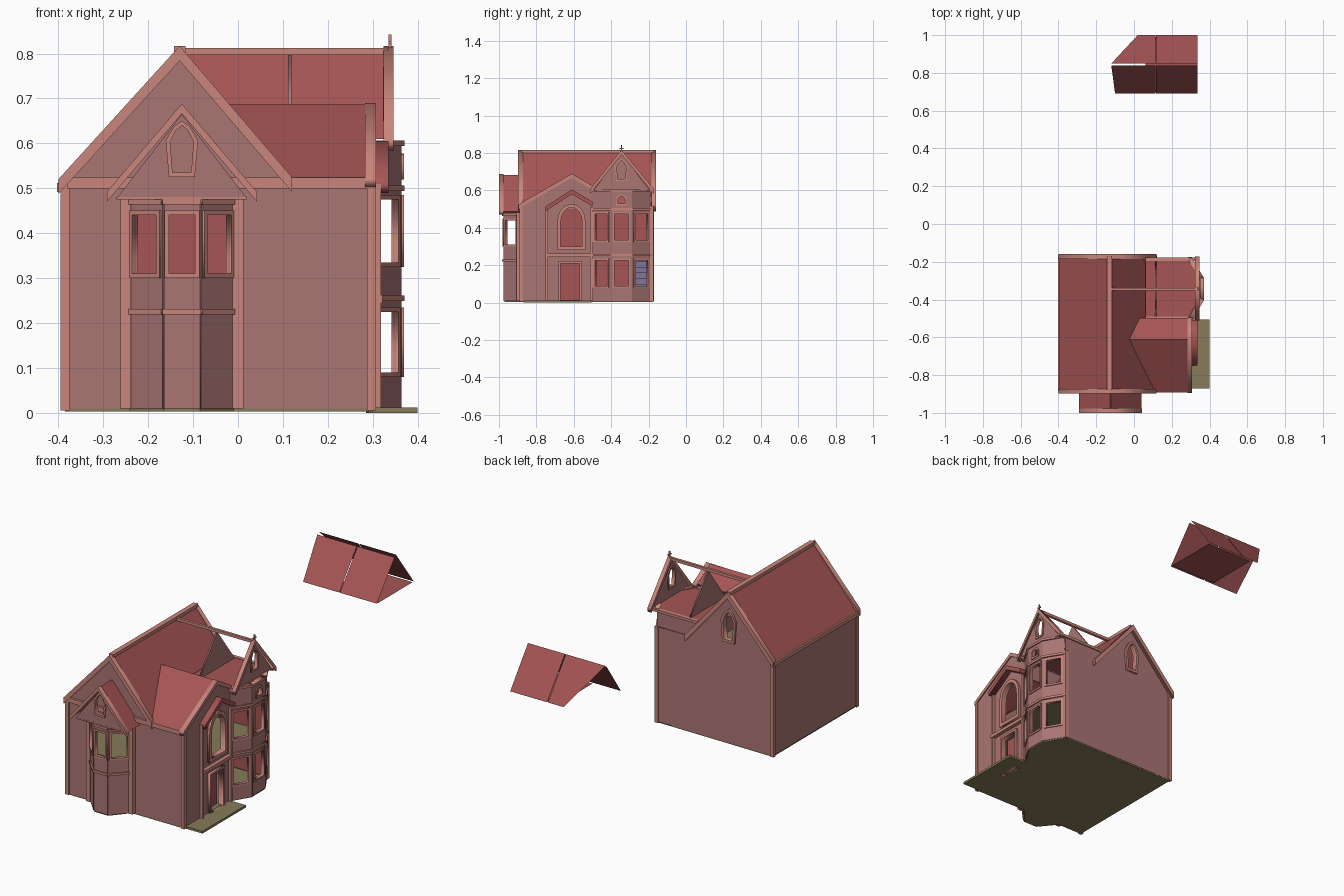
import bpy, bmesh, math
from mathutils import Matrix, Vector

if "Cube" in bpy.data.objects:
    bpy.data.objects.remove(bpy.data.objects["Cube"])

def material(name, rgb):
    m = bpy.data.materials.new(name)
    m.diffuse_color = (*rgb, 1)
    m.use_nodes = True
    m.node_tree.nodes["Principled BSDF"].inputs["Base Color"].default_value = m.diffuse_color
    return m

WALL = material("wall", (0.40, 0.18, 0.175))
ROOF = material("roof", (0.38, 0.09, 0.09))
TRIM = material("trim", (0.58, 0.24, 0.20))
FLOOR = material("floor", (0.24, 0.20, 0.10))
STAIR = material("stair", (0.22, 0.18, 0.32))

def add(name, mesh, mat):
    ob = bpy.data.objects.new(name, mesh)
    bpy.context.collection.objects.link(ob)
    mesh.materials.clear()
    mesh.materials.append(mat)
    return ob

# upright panel with holes: plane = (x, y, angle), loops in (u, z); first is the outline
def panel(name, plane, loops, mat=WALL, t=0.008):
    cu = bpy.data.curves.new(name, 'CURVE')
    cu.dimensions, cu.fill_mode, cu.extrude = '2D', 'BOTH', t / 2
    for loop in loops:
        s = cu.splines.new('POLY')
        s.points.add(len(loop) - 1)
        for p, (u, z) in zip(s.points, loop):
            p.co = (u, z, 0, 1)
        s.use_cyclic_u = True
    tmp = bpy.data.objects.new(name + "_curve", cu)
    bpy.context.collection.objects.link(tmp)
    dg = bpy.context.evaluated_depsgraph_get()
    me = bpy.data.meshes.new_from_object(tmp.evaluated_get(dg))
    bpy.data.objects.remove(tmp)
    x, y, a = plane
    me.transform(Matrix.Translation((x, y, 0)) @ Matrix.Rotation(a, 4, 'Z') @ Matrix.Rotation(math.pi / 2, 4, 'X'))
    return add(name, me, mat)

def along_x(y): return (0, y, 0)
def along_y(x): return (x, 0, math.pi / 2)

def rect(u0, u1, z0, z1): return [(u0, z0), (u1, z0), (u1, z1), (u0, z1)]

def arch(u0, u1, z0, z1, spring, n=8):
    c, r = (u0 + u1) / 2, (u1 - u0) / 2
    return [(u0, z0), (u1, z0)] + [(c + r * math.cos(math.pi * i / n), spring + (z1 - spring) * math.sin(math.pi * i / n))
                                   for i in range(n + 1)]

def pointed(c, w, z0, z1):
    h = z1 - z0
    return [(c - w * .8, z0), (c + w * .8, z0), (c + w, z0 + h * .65), (c + w * .5, z0 + h * .9),
            (c, z1), (c - w * .5, z0 + h * .9), (c - w, z0 + h * .65)]

# window surround following the hole
def frame(name, plane, loop, b=0.01, t=0.018):
    us, zs = [p[0] for p in loop], [p[1] for p in loop]
    cu, cz = (min(us) + max(us)) / 2, (min(zs) + max(zs)) / 2
    su, sz = 1 + 2 * b / (max(us) - min(us)), 1 + 2 * b / (max(zs) - min(zs))
    panel(name, plane, [[(cu + (u - cu) * su, cz + (z - cz) * sz) for u, z in loop], loop], TRIM, t)

# sloping bargeboards of a gable
def chevron(name, plane, l, top, r, w=0.028, t=0.025, mat=TRIM):
    panel(name, plane, [[l, top, r] + [(u, z - w) for u, z in (r, top, l)]], mat, t)

def sheet(name, pts, mat=ROOF, t=0.006):
    bm = bmesh.new()
    bm.faces.new([bm.verts.new(p) for p in pts])
    me = bpy.data.meshes.new(name)
    bm.to_mesh(me)
    bm.free()
    ob = add(name, me, mat)
    if t:
        s = ob.modifiers.new("thickness", 'SOLIDIFY')
        s.thickness, s.offset = t, 0
    return ob

def box(name, x0, x1, y0, y1, z0, z1, mat=TRIM):
    bm = bmesh.new()
    bmesh.ops.create_cube(bm, size=1)
    bmesh.ops.scale(bm, vec=(x1 - x0, y1 - y0, z1 - z0), verts=bm.verts)
    bmesh.ops.translate(bm, vec=((x0 + x1) / 2, (y0 + y1) / 2, (z0 + z1) / 2), verts=bm.verts)
    me = bpy.data.meshes.new(name)
    bm.to_mesh(me)
    bm.free()
    return add(name, me, mat)

# faceted bay: one panel per facet, with windows and moulding bands
def bay(name, pts, z0, z1, rows, bands, margin=0.2, gem=None):
    for i, (a, b) in enumerate(zip(pts, pts[1:])):
        d = Vector(b) - Vector(a)
        n, plane = d.length, (*a, math.atan2(d.y, d.x))
        holes = [rect(n * margin, n * (1 - margin), lo, hi) for lo, hi in rows]
        if gem and i == 1:
            holes.append(arch(n / 2 - .018, n / 2 + .018, gem - .02, gem + .018, gem))
        panel(f"{name}_wall_{i}", plane, [rect(0, n, z0, z1)] + holes)
        for j, h in enumerate(holes):
            frame(f"{name}_window_frame_{i}_{j}", plane, h)
        for j, (z, h) in enumerate(bands):
            panel(f"{name}_band_{i}_{j}", plane, [rect(-.003, n + .003, z - h / 2, z + h / 2)], TRIM, .022)

# floors
sheet("ground_floor", [(-.385, -.88, .008), (-.24, -.88, .008), (-.165, -.97, .008), (-.085, -.97, .008), (-.01, -.88, .008),
      (.30, -.88, .008), (.30, -.50, .008), (.36, -.40, .008), (.36, -.29, .008), (.30, -.185, .008), (-.385, -.18, .008)], FLOOR, .01)
box("porch_slab", .29, .40, -.87, -.505, 0, .012, FLOOR)
sheet("upper_floor", [(-.38, -.87, .255), (.295, -.87, .255), (.295, -.50, .255), (.355, -.40, .255), (.355, -.29, .255),
      (.295, -.19, .255), (-.38, -.19, .255)], FLOOR, .008)
for i in range(8):
    box(f"stair_step_{i}", .06 - i * .03, .09 - i * .03, -.29, -.2, .012, .04 + i * .03, STAIR)

# main walls
outline = [(-.385, .01), (.30, .01), (.30, .515), (.12, .515), (-.13, .80), (-.385, .505)]
panel("front_wall", along_x(-.877), [outline, rect(-.235, -.015, .03, .46)])
attic = pointed(-.13, .03, .56, .71)
panel("back_wall", along_x(-.183), [outline, attic])
frame("back_attic_window_frame", along_x(-.183), attic, .014, .03)
panel("left_wall", along_y(-.385), [rect(-.877, -.183, .01, .505)])
panel("back_lining", along_x(-.195), [rect(-.37, .28, .02, .50)], ROOF, .004)
panel("left_lining", along_y(-.375), [rect(-.86, -.20, .02, .50)], ROOF, .004)

# entrance wing wall on the right
A, D = arch(-.67, -.555, .30, .51, .43), rect(-.67, -.57, .012, .21)
panel("entrance_wall", along_y(.298), [[(-.88, .01), (-.50, .01), (-.50, .615), (-.61, .675), (-.88, .515)], A, D])
frame("arched_window_frame", along_y(.30), A, .018, .03)
frame("door_frame", along_y(.30), D, .012, .03)
box("door", .27, .276, -.67, -.57, .012, .21, ROOF)
box("entrance_band", .295, .322, -.75, -.50, .245, .262)
for y in (-.745, -.505):
    box("entrance_post", .295, .318, y - .007, y + .007, .01, .51)
chevron("entrance_hood", along_y(.315), (-.75, .515), (-.61, .605), (-.50, .54), .025, .04, ROOF)
for x, y in ((.297, -.882), (-.385, -.88), (-.385, -.181), (.297, -.183)):
    box("corner_board", x - .01, x + .01, y - .009, y + .009, .005, .515)
box("front_eave_band", -.38, .30, -.893, -.875, .50, .524)
box("left_eave_band", -.403, -.383, -.885, -.17, .492, .512)

# main roof
sheet("main_roof_left", [(-.13, -.885, .81), (-.13, -.168, .81), (-.40, -.168, .50), (-.40, -.885, .50)])
sheet("main_roof_right", [(-.13, -.885, .81), (-.13, -.168, .81), (.12, -.168, .51), (.12, -.885, .51)])
box("main_ridge_cap", -.143, -.117, -.88, -.17, .80, .817)
for y, s in ((-.885, "front"), (-.172, "back")):
    chevron(f"{s}_bargeboards", along_x(y), (-.40, .52), (-.13, .817), (.12, .525), .033)

# entrance wing roof
sheet("wing_roof_front", [(-.025, -.61, .685), (.30, -.61, .685), (.30, -.89, .52), (.115, -.89, .52)])
sheet("wing_roof_back", [(-.025, -.61, .685), (.30, -.61, .685), (.30, -.50, .62), (.03, -.50, .62)])
chevron("wing_bargeboards", along_y(.295), (-.895, .525), (-.61, .69), (-.495, .622), .022)

# front bay and its gable
bay("front_bay", [(-.24, -.893), (-.165, -.972), (-.085, -.972), (-.01, -.893)], .01, .47,
    [(.31, .44)], [(.225, .012), (.47, .012)], .14)
for x in (-.25, 0):
    box("front_bay_pilaster", x - .012, x + .012, -.905, -.875, .01, .48)
F = pointed(-.125, .026, .535, .64)
panel("front_bay_gable", along_x(-.975), [[(-.27, .478), (.02, .478), (-.125, .665)], F])
frame("front_bay_attic_frame", along_x(-.975), F, .01, .02)
sheet("front_bay_soffit", [(-.27, -.98, .478), (.02, -.98, .478), (.02, -.87, .478), (-.27, -.87, .478)], TRIM)
for s in (-1, 1):
    sheet("front_bay_roof", [(-.125, -.99, .68), (-.125, -.87, .68), (-.125 + s * .163, -.87, .485), (-.125 + s * .163, -.99, .485)])
chevron("front_bay_bargeboards", along_x(-.988), (-.292, .492), (-.125, .688), (.042, .492), .022, .024)

# tower on the right with its open attic
bay("tower", [(.30, -.50), (.36, -.40), (.36, -.29), (.30, -.19)], .01, .60,
    [(.09, .225), (.335, .475)], [(.255, .012), (.50, .012), (.60, .012)], .17, .55)
for y in (-.50, -.187):
    panel("tower_side_wall", along_x(y), [rect(.05, .30, .50, .60)])
    box("tower_eave_beam", .06, .34, y - .01, y + .01, .592, .606)
sheet("tower_attic_floor", [(.06, -.49, .60), (.29, -.49, .60), (.345, -.40, .60), (.345, -.29, .60), (.29, -.19, .60), (.06, -.19, .60)])
T = pointed(-.345, .025, .66, .76)
tri = [(-.495, .60), (-.195, .60), (-.345, .80)]
panel("tower_gable", along_y(.332), [tri, T])
frame("tower_attic_frame", along_y(.332), T)
panel("attic_partition", along_y(.115), [tri])
chevron("tower_bargeboards", along_y(.335), (-.512, .608), (-.345, .817), (-.172, .608), .025, .022)
box("tower_ridge_beam", -.13, .335, -.352, -.338, .797, .812)
box("finial_post", .335, .342, -.348, -.342, .80, .842)
box("finial_bar", .335, .342, -.356, -.334, .822, .828)

# lifted-off tower roof lying behind the house
for x0, x1, x2, x3, s in ((-.12, .113, -.10, .02, "inner"), (.117, .335, .117, .117, "outer")):
    sheet(f"loose_roof_front_{s}", [(x0, .838, .80), (x1, .838, .80), (x1, .69, .61), (x2, .69, .61)], ROOF, 0)
    sheet(f"loose_roof_back_{s}", [(x0, .85, .81), (x1, .85, .81), (x1, 1.0, .61), (x3, 1.0, .61)], ROOF, 0)
sheet("loose_roof_base", [(.06, .70, .61), (.335, .70, .61), (.335, .99, .61), (.06, .99, .61)], ROOF, 0)
